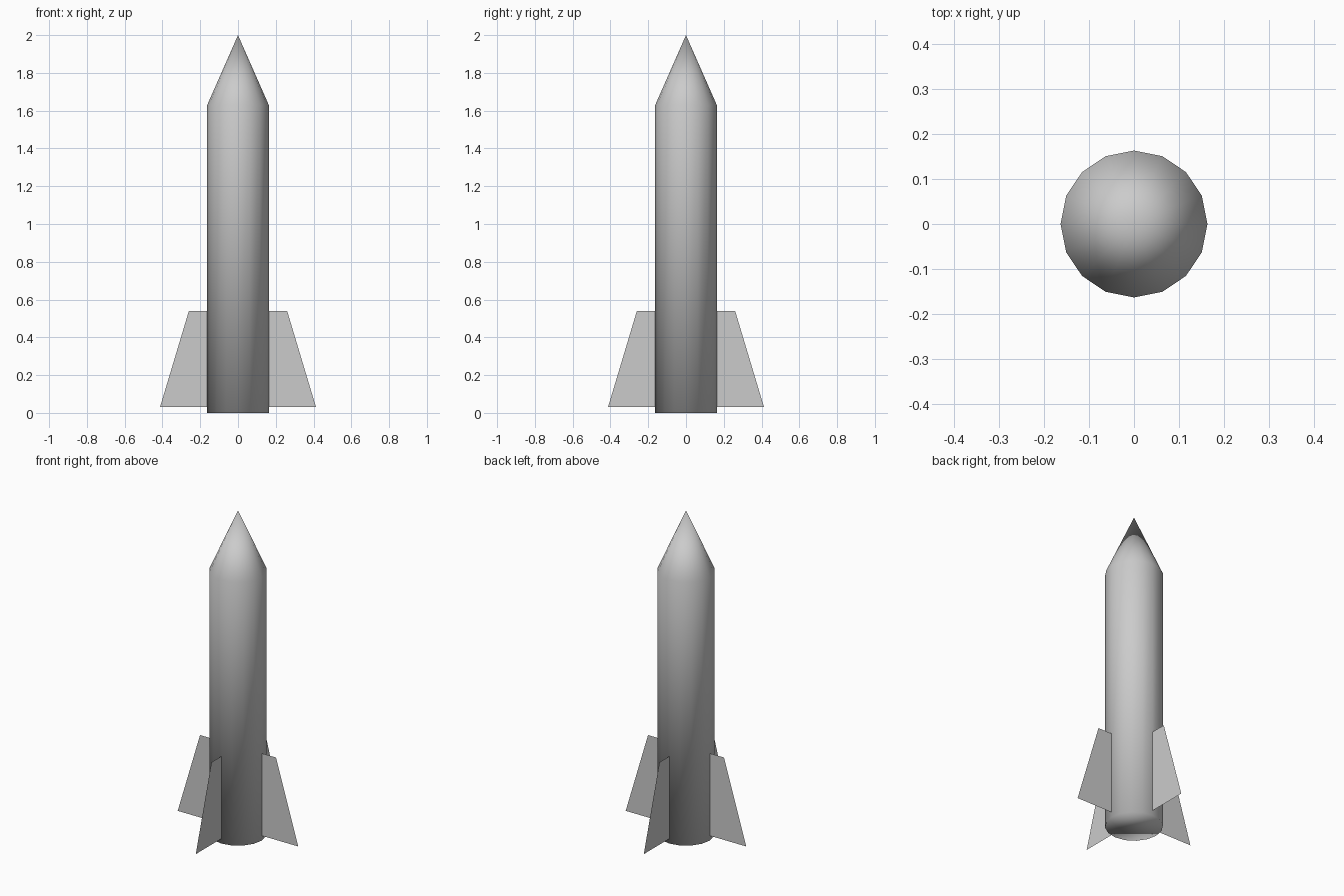
import bpy
import bmesh
from math import radians
from mathutils import Matrix, Vector

cube = bpy.data.objects.get("Cube")
if cube:
    bpy.data.objects.remove(cube, do_unlink=True)

SIDES = 16
RADIUS = 0.163
SHOULDER = 1.63
TIP = 2.0

grey = bpy.data.materials.new("plain_grey")
grey.use_nodes = True
grey.diffuse_color = (0.6, 0.6, 0.6, 1)
grey.node_tree.nodes["Principled BSDF"].inputs["Base Color"].default_value = grey.diffuse_color


def add_object(name, bm, smooth):
    mesh = bpy.data.meshes.new(name)
    for face in bm.faces:
        face.smooth = smooth
    bm.to_mesh(mesh)
    bm.free()
    mesh.materials.append(grey)
    obj = bpy.data.objects.new(name, mesh)
    bpy.context.collection.objects.link(obj)
    return obj


# Body: closed tube and pointed nose in one smooth skin
bm = bmesh.new()


def ring(z):
    return [bm.verts.new(Matrix.Rotation(radians(360 * i / SIDES), 3, "Z") @ Vector((RADIUS, 0, z)))
            for i in range(SIDES)]


base, shoulder = ring(0), ring(SHOULDER)
apex = bm.verts.new((0, 0, TIP))
for i in range(SIDES):
    j = (i + 1) % SIDES
    bm.faces.new((base[i], base[j], shoulder[j], shoulder[i]))
    bm.faces.new((shoulder[i], shoulder[j], apex))
bm.faces.new(base[::-1])
add_object("rocket_body", bm, True)

# Fins: four thin sheets around the tail
fin_profile = [(RADIUS, 0.03), (0.413, 0.03), (0.26, 0.54), (RADIUS, 0.54)]
for name, angle in (("left_fin", 0), ("back_fin", 90), ("right_fin", 180), ("front_fin", 270)):
    bm = bmesh.new()
    turn = Matrix.Rotation(radians(angle), 3, "Z")
    bm.faces.new([bm.verts.new(turn @ Vector((r, 0, z))) for r, z in fin_profile])
    add_object(name, bm, False)
